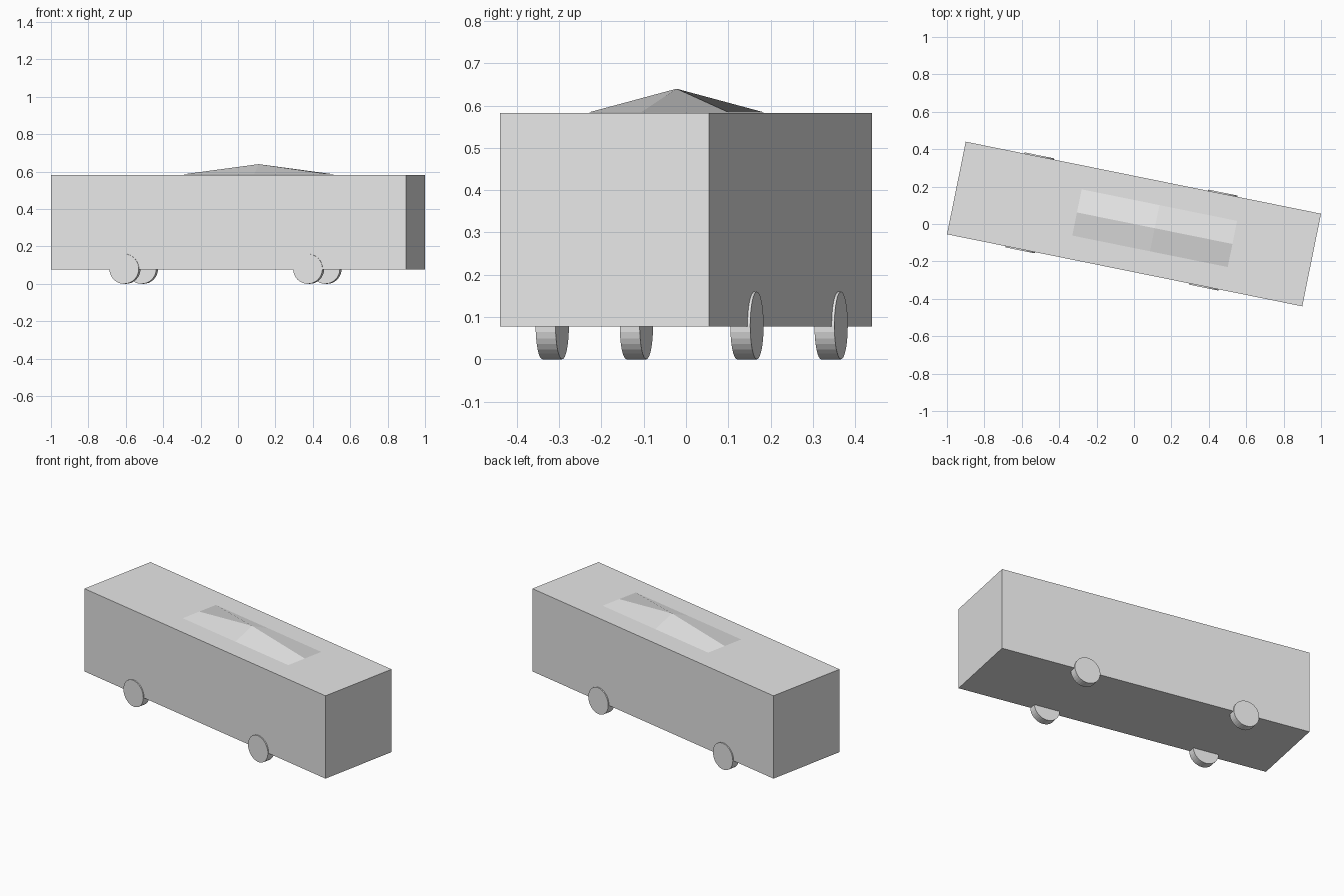
import bpy, bmesh, math
from mathutils import Matrix, Vector

default = bpy.data.objects.get("Cube")
if default:
    bpy.data.objects.remove(default, do_unlink=True)

# The whole vehicle is turned slightly about the vertical axis
TURN = Matrix.Rotation(math.radians(-11.46), 4, 'Z')

grey = bpy.data.materials.new("plain_grey")
grey.use_nodes = True
colour = (0.8, 0.8, 0.8, 1)
grey.diffuse_color = colour
grey.node_tree.nodes["Principled BSDF"].inputs["Base Color"].default_value = colour


def finish(name, bm, offset):
    """Turn a bmesh into a flat-shaded part placed in the vehicle's own frame."""
    mesh = bpy.data.meshes.new(name)
    bm.to_mesh(mesh)
    bm.free()
    mesh.materials.append(grey)
    obj = bpy.data.objects.new(name, mesh)
    obj.matrix_world = TURN @ Matrix.Translation(Vector(offset))
    bpy.context.collection.objects.link(obj)


# Body: one long box
bm = bmesh.new()
bmesh.ops.create_cube(bm, size=1, matrix=Matrix.Diagonal((1.938, 0.505, 0.506, 1)))
finish("body", bm, (0, 0, 0.330))

# Roof hatch: a two by two sheet with its centre pulled up
bm = bmesh.new()
rows = [[bm.verts.new((i * 0.424, j * 0.126, 0.056 if i == j == 0 else 0))
         for i in (-1, 0, 1)] for j in (-1, 0, 1)]
for j in range(2):
    for i in range(2):
        bm.faces.new((rows[j][i + 1], rows[j + 1][i + 1], rows[j + 1][i], rows[j][i]))
finish("roof_hatch", bm, (0.113, 0, 0.584))

# Wheels: thin cylinders standing just proud of the body sides
for end, x in (("left", 0.433), ("right", -0.569)):
    for side, y in (("front", -0.235), ("back", 0.235)):
        bm = bmesh.new()
        bmesh.ops.create_cone(bm, cap_ends=True, segments=32, radius1=0.08, radius2=0.08,
                              depth=0.048, matrix=Matrix.Rotation(math.pi / 2, 4, 'X'))
        finish(f"{side}_{end}_wheel", bm, (x, y, 0.08))
